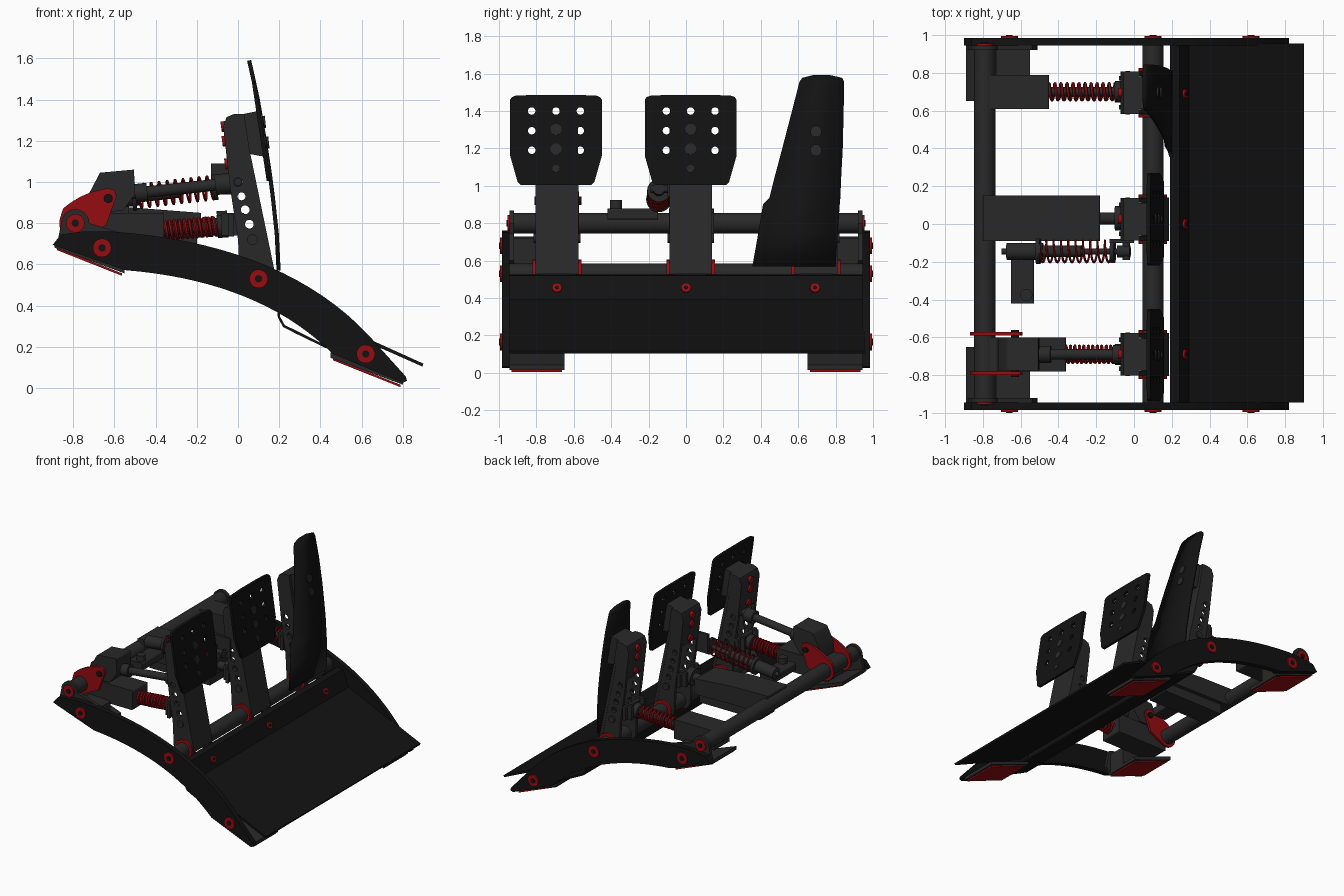
import bpy, math
from mathutils import Vector

if "Cube" in bpy.data.objects:
    bpy.data.objects.remove(bpy.data.objects["Cube"])


def material(name, rgb):
    m = bpy.data.materials.new(name)
    m.diffuse_color = (*rgb, 1)
    m.use_nodes = True
    m.node_tree.nodes["Principled BSDF"].inputs["Base Color"].default_value = m.diffuse_color
    return m


BLACK = material("black", (0.006, 0.006, 0.006))
GREY = material("dark_grey", (0.022, 0.022, 0.023))
RED = material("red", (0.30, 0.004, 0.006))


def add_mesh(name, me, mat):
    me.materials.clear()
    me.materials.append(mat)
    me.shade_smooth()
    me.set_sharp_from_angle(angle=math.radians(32))
    ob = bpy.data.objects.new(name, me)
    bpy.context.collection.objects.link(ob)
    return ob


def bake_curve(cu):
    """Turn a curve into mesh data and discard the curve."""
    ob = bpy.data.objects.new("tmp", cu)
    bpy.context.collection.objects.link(ob)
    dg = bpy.context.evaluated_depsgraph_get()
    me = bpy.data.meshes.new_from_object(ob.evaluated_get(dg))
    bpy.data.objects.remove(ob)
    return me


def plate(name, mat, outline, d0, d1, axis="y", holes=(), shear=None, bevel=0.0):
    """Extruded outline with round holes. axis y: outline is x,z; axis x: outline is y,z."""
    cu = bpy.data.curves.new(name, "CURVE")
    cu.dimensions, cu.fill_mode = "2D", "BOTH"
    cu.extrude = abs(d1 - d0) / 2
    loops = [outline] + [[(a + r * math.cos(t * math.tau / 20), b + r * math.sin(t * math.tau / 20))
                          for t in range(20)] for a, b, r in holes]
    for pts in loops:
        s = cu.splines.new("POLY")
        s.points.add(len(pts) - 1)
        for p, (a, b) in zip(s.points, pts):
            p.co = (a, b, 0, 1)
        s.use_cyclic_u = True
    me = bake_curve(cu)
    mid = (d0 + d1) / 2
    for v in me.vertices:
        u, w, d = v.co
        v.co = (u, mid - d, w) if axis == "y" else (mid + d + (shear(w) if shear else 0), u, w)
    ob = add_mesh(name, me, mat)
    if bevel:
        b = ob.modifiers.new("bevel", "BEVEL")
        b.width, b.segments, b.limit_method = bevel, 2, "ANGLE"
    return ob


def box(name, mat, x, y, z, bevel=0.008):
    return plate(name, mat, [(x[0], z[0]), (x[1], z[0]), (x[1], z[1]), (x[0], z[1])], *y, bevel=bevel)


def rod(name, mat, a, b, r, n=32):
    """Capped cylinder between two points."""
    a, b = Vector(a), Vector(b)
    q = (b - a).to_track_quat("Z", "Y")
    ring = [q @ Vector((r * math.cos(i * math.tau / n), r * math.sin(i * math.tau / n), 0)) for i in range(n)]
    me = bpy.data.meshes.new(name)
    faces = [(i, (i + 1) % n, n + (i + 1) % n, n + i) for i in range(n)]
    faces += [tuple(reversed(range(n))), tuple(range(n, 2 * n))]
    me.from_pydata([a + p for p in ring] + [b + p for p in ring], [], faces)
    return add_mesh(name, me, mat)


def spring(name, a, b, r, turns, wire):
    a, b = Vector(a), Vector(b)
    q = (b - a).to_track_quat("Z", "Y")
    cu = bpy.data.curves.new(name, "CURVE")
    cu.dimensions, cu.bevel_depth, cu.bevel_resolution = "3D", wire, 1
    n = turns * 18
    s = cu.splines.new("POLY")
    s.points.add(n)
    for i, p in enumerate(s.points):
        t = i / 18 * math.tau
        p.co = (*(a.lerp(b, i / n) + q @ Vector((r * math.cos(t), r * math.sin(t), 0))), 1)
    return add_mesh(name, bake_curve(cu), RED)


def quad(p0, p1, p2, n=18):
    return [tuple((1 - t) ** 2 * a + 2 * t * (1 - t) * b + t * t * c for a, b, c in zip(p0, p1, p2))
            for t in (i / n for i in range(n + 1))]


# Arched side rails, feet, corner tabs and red bolts
rail = ([(-0.90, 0.695), (-0.86, 0.745), (-0.75, 0.76)]
        + quad((-0.62, 0.76), (0.26, 0.70), (0.68, 0.205))
        + [(0.815, 0.055), (0.82, 0.035), (0.80, 0.025)]
        + quad((0.46, 0.165), (0.105, 0.52), (-0.55, 0.572)))
ring = [(-0.79 + 0.068 * math.cos(a), 0.80 + 0.068 * math.sin(a)) for a in [i * math.pi / 12 for i in range(13)]]
rear_tab = [(-0.88, 0.69), (-0.55, 0.575), (-0.51, 0.60), (-0.54, 0.745)] + ring
for s in (-1, 1):
    plate("side_rail", BLACK, rail, s * 0.945, s * 0.985)
    plate("rear_tab", GREY, rear_tab, s * 0.92, s * 0.944)
    for nm, (xa, za), (xb, zb) in (("front", (0.45, 0.160), (0.80, 0.030)), ("rear", (-0.89, 0.695), (-0.55, 0.570))):
        for part, mat, t0, t1, ins in (("foot_plate", GREY, 0.012, -0.014, 0), ("foot_pad", RED, -0.014, -0.026, 0.012)):
            plate(nm + "_" + part, mat, [(xa + ins, za + t0), (xa + ins, za + t1), (xb - ins, zb + t1), (xb - ins, zb + t0)],
                  s * (0.65 + ins), s * (0.944 - ins))
    plate("rear_bracket_block", GREY, [(-0.73, 0.64), (-0.55, 0.575), (-0.55, 0.72), (-0.73, 0.73)], s * 0.78, s * 0.92)
    for x, z in ((-0.66, 0.68), (0.10, 0.53), (0.62, 0.165)):
        rod("rail_bolt", RED, (x, s * 0.98, z), (x, s * 0.995, z), 0.045)
        rod("rail_bolt_socket", BLACK, (x, s * 0.99, z), (x, s, z), 0.018, 12)
    rod("inner_bolt", RED, (-0.66, s * 0.87, 0.68), (-0.66, s * 0.945, 0.68), 0.022)
    rod("tube_cap", RED, (-0.79, s * 0.94, 0.80), (-0.79, s * 0.955, 0.80), 0.045)
    rod("tube_cap_socket", BLACK, (-0.79, s * 0.95, 0.80), (-0.79, s * 0.96, 0.80), 0.018, 12)

# Cross tubes
rod("rear_tube", GREY, (-0.79, -0.944, 0.80), (-0.79, 0.944, 0.80), 0.056)
rod("pivot_tube", GREY, (0.10, -0.945, 0.53), (0.10, 0.945, 0.53), 0.056)

# Heel plate and its lower channel
plate("heel_plate", BLACK, [(0.19, 0.525), (0.24, 0.52), (0.29, 0.395), (0.67, 0.222), (0.90, 0.118), (0.895, 0.104),
                            (0.665, 0.206), (0.278, 0.382), (0.23, 0.506), (0.19, 0.51)], -0.944, 0.955)
plate("lower_channel", BLACK, [(0.19, 0.51), (0.20, 0.51), (0.205, 0.345), (0.227, 0.305), (0.29, 0.275), (0.46, 0.19),
                               (0.455, 0.18), (0.285, 0.262), (0.218, 0.296), (0.193, 0.345)], -0.944, 0.944)
for y in (-0.69, 0.0, 0.69):
    rod("heel_plate_bolt", RED, (0.255, y, 0.448), (0.278, y, 0.457), 0.026)
    rod("heel_bolt_socket", BLACK, (0.27, y, 0.454), (0.282, y, 0.459), 0.010, 12)

# Pedal arms: perforated side plates, webs, head block, bolts
arm = [(0.04, 0.475), (0.16, 0.475), (0.185, 0.53), (0.175, 0.58), (0.055, 1.16), (0.03, 1.33), (-0.02, 1.33),
       (-0.055, 1.315), (-0.072, 1.27), (-0.035, 0.95), (0.0, 0.72), (0.01, 0.52)]
holes = [(0.0, 1.0, 0.021), (0.017, 0.93, 0.019), (0.035, 0.865, 0.021), (0.055, 0.795, 0.021)]
for label, yc in (("clutch", -0.69), ("brake", 0.025), ("throttle", 0.695)):
    for s in (-1, 1):
        plate(label + "_arm_side", GREY, arm, yc + s * 0.088, yc + s * 0.112, holes=holes)
        rod(label + "_pivot_washer", RED, (0.10, yc + s * 0.112, 0.53), (0.10, yc + s * 0.130, 0.53), 0.075)
        rod(label + "_lower_bolt", GREY, (0.07, yc + s * 0.11, 0.72), (0.07, yc + s * 0.125, 0.72), 0.026)
    plate(label + "_arm_front_web", GREY, [(0.185, 0.53), (0.175, 0.58), (0.055, 1.16), (0.035, 1.155), (0.153, 0.575), (0.16, 0.53)],
          yc - 0.114, yc + 0.114)
    plate(label + "_arm_back_web", GREY, [(-0.02, 1.05), (-0.047, 1.05), (-0.072, 1.27), (-0.055, 1.315), (-0.02, 1.33),
                                          (0.03, 1.33), (0.03, 1.31), (-0.02, 1.30)], yc - 0.09, yc + 0.09)
    plate(label + "_pad_mount", GREY, [(0.035, 1.14), (0.142, 1.12), (0.100, 1.345), (0.0, 1.325)], yc - 0.085, yc + 0.085)
    for z, x in ((1.27, -0.06), (1.20, -0.055), (1.09, -0.042)):
        rod(label + "_back_bolt", RED, (x, yc, z), (x - 0.022, yc, z - 0.003), 0.026)


def face_x(z):
    return 0.195 - 0.135 * (z - 0.6) - 0.02 * (z - 0.6) * (z - 1.6) * -1 if z > 0.6 else 0.197


# Clutch and brake pads with drilled holes
half = [(0.19, 1.005), (0.205, 1.02), (0.245, 1.16), (0.245, 1.46), (0.235, 1.475), (0.215, 1.482), (0.10, 1.487)]
for label, yc in (("clutch", -0.695), ("brake", 0.025)):
    outline = [(yc + y, z) for y, z in half] + [(yc - y, z) for y, z in reversed(half)]
    drill = [(yc + y, z, 0.02) for z in (1.19, 1.295, 1.40) for y in (-0.13, 0, 0.13) if y or z > 1.35]
    plate(label + "_pad", BLACK, outline, -0.01, 0.01, "x", drill, lambda z: 0.150 - 0.15 * (z - 1.0))
    for z, r in ((1.30, 0.03), (1.195, 0.03), (1.09, 0.02)):
        x = 0.150 - 0.15 * (z - 1.0)
        rod(label + "_pad_bolt", GREY, (x, yc, z), (x + 0.016, yc, z + 0.002), r)

# Throttle pad: a tall tapering curved sheet (z, y left, y right, x)
rows = [(0.57, 0.355, 0.80, 0.197), (0.75, 0.387, 0.812, 0.188), (0.90, 0.412, 0.822, 0.172), (0.935, 0.446, 0.825, 0.168),
        (1.05, 0.475, 0.830, 0.153), (1.20, 0.515, 0.838, 0.130), (1.40, 0.567, 0.843, 0.096), (1.555, 0.607, 0.845, 0.062),
        (1.575, 0.622, 0.835, 0.057), (1.59, 0.68, 0.77, 0.054)]
me = bpy.data.meshes.new("throttle_pad")
me.from_pydata([(x, y, z) for z, y0, y1, x in rows for y in (y0, y1)], [],
               [(2 * i, 2 * i + 1, 2 * i + 3, 2 * i + 2) for i in range(len(rows) - 1)])
ob = add_mesh("throttle_pad", me, BLACK)
sol = ob.modifiers.new("solid", "SOLIDIFY")
sol.thickness, sol.offset = 0.02, 0
for z, x in ((1.29, 0.115), (1.19, 0.132)):
    rod("throttle_pad_bolt", GREY, (x, 0.695, z), (x + 0.018, 0.695, z + 0.002), 0.03)

# Lower spring and damper units of clutch and throttle
for label, yc, xb in (("clutch", -0.69, -0.36), ("throttle", 0.70, -0.45)):
    box(label + "_spring_housing", GREY, (-0.80, xb), (yc - 0.09, yc + 0.09), (0.70, 0.85))
    rod(label + "_spring_rod", GREY, (xb, yc, 0.76), (0.03, yc, 0.795), 0.024)
    rod(label + "_spring_seat", GREY, (-0.10, yc, 0.783), (-0.06, yc, 0.787), 0.056)
    spring(label + "_spring", (xb, yc, 0.765), (-0.10, yc, 0.785), 0.043, 11, 0.009)

# Brake load unit
plate("brake_load_box", GREY, [(-0.80, 0.74), (-0.18, 0.73), (-0.18, 0.85), (-0.50, 0.875), (-0.80, 0.88)], -0.09, 0.15, bevel=0.008)
plate("brake_box_arm", GREY, [(-0.72, 0.66), (-0.20, 0.66), (-0.20, 0.73), (-0.72, 0.74)], -0.06, 0.12)
rod("brake_rod", GREY, (-0.19, 0.03, 0.79), (0.03, 0.03, 0.80), 0.032)
rod("brake_knob", GREY, (-0.10, 0.03, 0.793), (-0.05, 0.03, 0.796), 0.065)

# Clevis brackets behind each arm
for yc in (-0.69, 0.025, 0.695):
    for s in (-1, 1):
        box("clevis_cheek", GREY, (-0.08, 0.03), (yc + s * 0.065, yc + s * 0.088), (0.74, 0.85), 0)
    box("clevis_back", GREY, (-0.045, -0.02), (yc - 0.115, yc + 0.115), (0.735, 0.845))

# Red clutch brackets with the swivel block and push rod
cheek = ([(-0.79 + 0.078 * math.cos(a), 0.80 + 0.078 * math.sin(a)) for a in [math.radians(d) for d in range(280, 149, -15)]]
         + quad((-0.85, 0.87), (-0.76, 0.95), (-0.63, 0.97), 8) + [(-0.60, 0.96), (-0.59, 0.93), (-0.64, 0.79)])
for y in (-0.79, -0.58):
    plate("clutch_red_bracket", RED, cheek, y - 0.009, y + 0.009)
    rod("clutch_bracket_bolt", BLACK, (-0.63, y - 0.02, 0.92), (-0.63, y + 0.02, 0.92), 0.022)
plate("clutch_swivel_block", GREY, [(-0.73, 0.85), (-0.56, 0.86), (-0.50, 0.94), (-0.505, 1.06), (-0.67, 1.045), (-0.72, 0.95)],
      -0.775, -0.60, bevel=0.008)
rod("clutch_push_rod", GREY, (-0.55, -0.69, 0.94), (0.02, -0.69, 1.0), 0.028)
rod("clutch_rod_collar", GREY, (-0.50, -0.69, 0.945), (-0.44, -0.69, 0.951), 0.045)
rod("clutch_rod_end", GREY, (-0.11, -0.69, 0.986), (-0.04, -0.69, 0.994), 0.05)
rod("clutch_rod_pin", GREY, (0.0, -0.79, 1.0), (0.0, -0.59, 1.0), 0.018)

# Brake sensor damper with outer spring
a, b = Vector((-0.70, -0.145, 0.905)), Vector((-0.02, -0.145, 0.985))
for name, t0, t1, r in (("damper_rod", 0, 1, 0.016), ("damper_body", 0.04, 0.32, 0.045), ("damper_sleeve", 0.32, 0.62, 0.030),
                        ("damper_seat", 0.27, 0.30, 0.068), ("damper_end_seat", 0.85, 0.88, 0.062), ("damper_eye", 0.90, 1, 0.032)):
    rod(name, GREY, a.lerp(b, t0), a.lerp(b, t1), r)
spring("damper_spring", a.lerp(b, 0.29), a.lerp(b, 0.86), 0.058, 10, 0.006)
rod("damper_end_pin", GREY, (-0.04, -0.19, 0.983), (-0.04, -0.08, 0.983), 0.02)
box("damper_end_bracket", GREY, (-0.13, 0.0), (-0.10, -0.08), (0.94, 1.09), 0)
box("sensor_arm", GREY, (-0.65, -0.53), (-0.42, -0.15), (0.82, 0.88))
rod("sensor_connector", GREY, (-0.57, -0.375, 0.83), (-0.57, -0.375, 0.925), 0.032)
